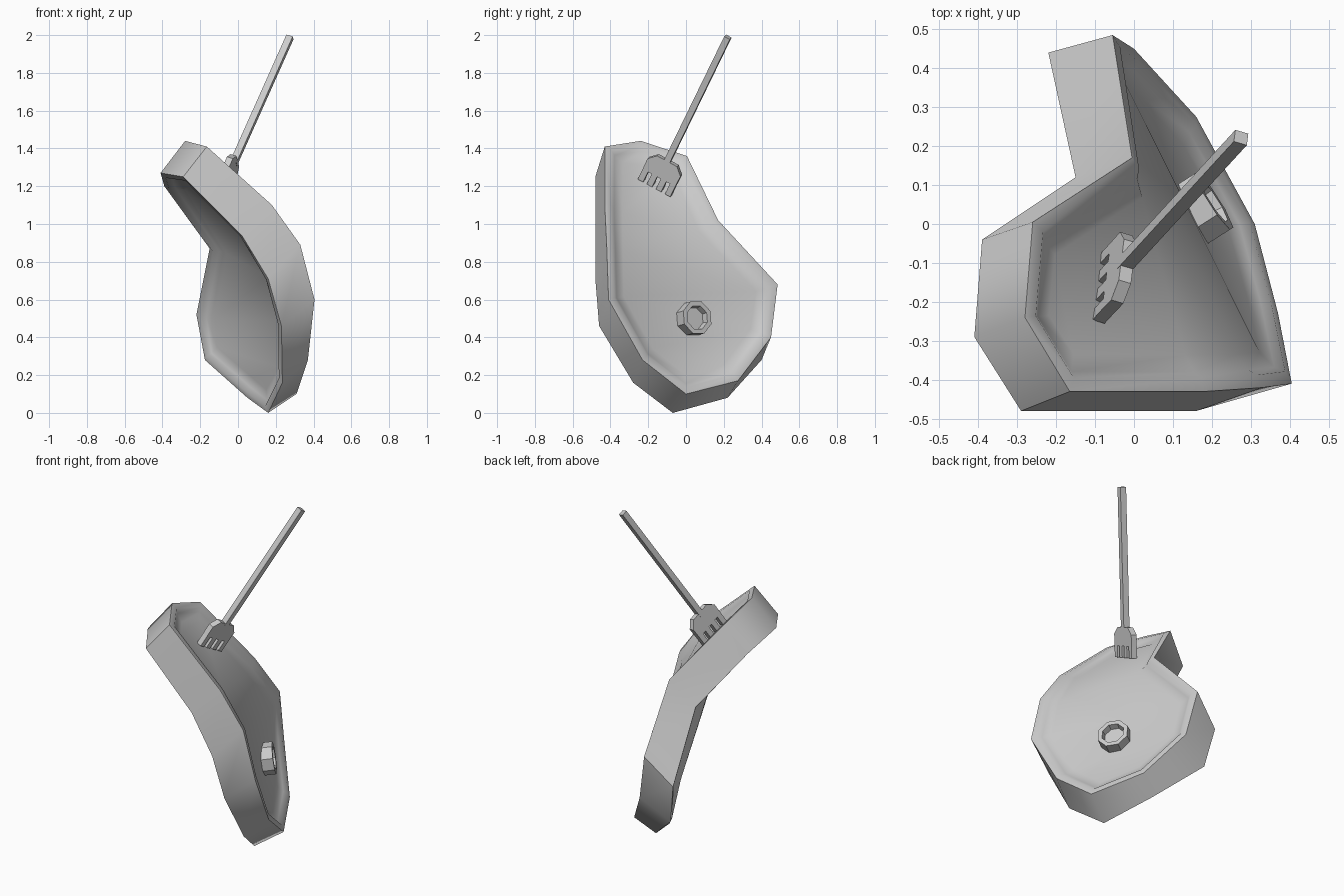
import bpy, bmesh
from math import cos, sin, pi, radians
from mathutils import Vector as V

if "Cube" in bpy.data.objects:
    bpy.data.objects.remove(bpy.data.objects["Cube"])


def finish(bm, name, angle=None):
    bmesh.ops.recalc_face_normals(bm, faces=bm.faces)
    me = bpy.data.meshes.new(name)
    bm.to_mesh(me)
    bm.free()
    ob = bpy.data.objects.new(name, me)
    bpy.context.collection.objects.link(ob)
    if angle:
        bpy.ops.object.select_all(action='DESELECT')
        ob.select_set(True)
        bpy.context.view_layer.objects.active = ob
        bpy.ops.object.shade_smooth_by_angle(angle=radians(angle))
    return ob


# Bent basin shell: outer rim and inner rim outlines, in matching order
outer = [(-.165, -.43, 1.41), (.18, -.43, 1.10), (.33, -.42, .89), (.405, -.41, .60),
         (.37, -.23, .28), (.31, 0, .10), (.16, .275, .17), (0, .45, .40),
         (-.055, .485, .68), (-.005, .17, 1.02), (-.26, .005, 1.36), (-.28, -.24, 1.44)]
inner = [(-.29, -.48, 1.25), (.02, -.48, .94), (.16, -.48, .71), (.23, -.46, .46),
         (.235, -.28, .16), (.16, -.07, 0), (.05, .22, .08), (-.175, .40, .28),
         (-.22, .44, .52), (-.15, .12, .87), (-.39, -.04, 1.20), (-.41, -.29, 1.27)]
strips = [(0, 11, 10, 1), (1, 10, 9, 2), (2, 9, 8, 3), (3, 8, 7, 4), (4, 7, 6, 5)]
bm = bmesh.new()
o = [bm.verts.new(p) for p in outer]
i = [bm.verts.new(p) for p in inner]
front = [bm.faces.new([o[k] for k in s]) for s in strips]
back = [bm.faces.new([i[k] for k in s]) for s in strips]
for k in range(12):
    n = (k + 1) % 12
    bm.faces.new((o[k], o[n], i[n], i[k]))
bmesh.ops.recalc_face_normals(bm, faces=bm.faces)
# Both faces: narrow rim strip, then a soft slope to the recessed floor
for faces, scale in ((front, .8), (back, 1)):
    for inset, drop in ((.035, 0), (.022, -.025), (.05, -.02)):
        bmesh.ops.inset_region(bm, faces=faces, thickness=inset, depth=drop * scale,
                               use_even_offset=True)
finish(bm, "bent_basin", 60)

# Octagonal drain ring set through the basin floor
axis = V((.83, .53, .15)).normalized()
side = axis.cross(V((0, 0, 1))).normalized()
up = side.cross(axis)
top = V((.205, .06, .505))
bm = bmesh.new()
loops = []
for r, d in ((.092, -.10), (.092, 0), (.066, 0), (.06, -.035)):
    loops.append([bm.verts.new(top + axis * d + side * r * cos(a) + up * r * sin(a))
                  for a in [pi / 4 * (k + .5) for k in range(8)]])
for a, b in zip(loops, loops[1:]):
    for k in range(8):
        n = (k + 1) % 8
        bm.faces.new((a[k], a[n], b[n], b[k]))
bm.faces.new(loops[0])
bm.faces.new(loops[-1])
finish(bm, "drain_ring")

# Fork frame: origin at the tine tips, running up to the handle end
tip, end = V((-.08, -.165, 1.195)), V((.275, .222, 1.99))
along = (end - tip).normalized()
wide = V((.12, .88, -.46))
wide = (wide - along * wide.dot(along)).normalized()
thick = along.cross(wide)


def extruded(name, profile, depth):
    bm = bmesh.new()
    lo, hi = [[bm.verts.new(tip + wide * w + along * l + thick * s) for w, l in profile]
              for s in (-depth / 2, depth / 2)]
    bm.faces.new(lo)
    bm.faces.new(hi)
    for k in range(len(lo)):
        n = (k + 1) % len(lo)
        bm.faces.new((lo[k], lo[n], hi[n], hi[k]))
    bmesh.ops.triangulate(bm, faces=[f for f in bm.faces if len(f.verts) > 4])
    finish(bm, name)


# Fork head with four tines
head = []
for k in range(4):
    c = -.0825 + k * .055
    head += [(c - .016, .065), (c - .016, 0), (c + .016, 0), (c + .016, .065)]
head += [(.1, .13), (.06, .17), (-.06, .17), (-.1, .13)]
extruded("fork_head", head, .034)

# Square handle
length = (end - tip).length
extruded("fork_handle", [(-.017, .15), (.017, .15), (.017, length), (-.017, length)], .036)
